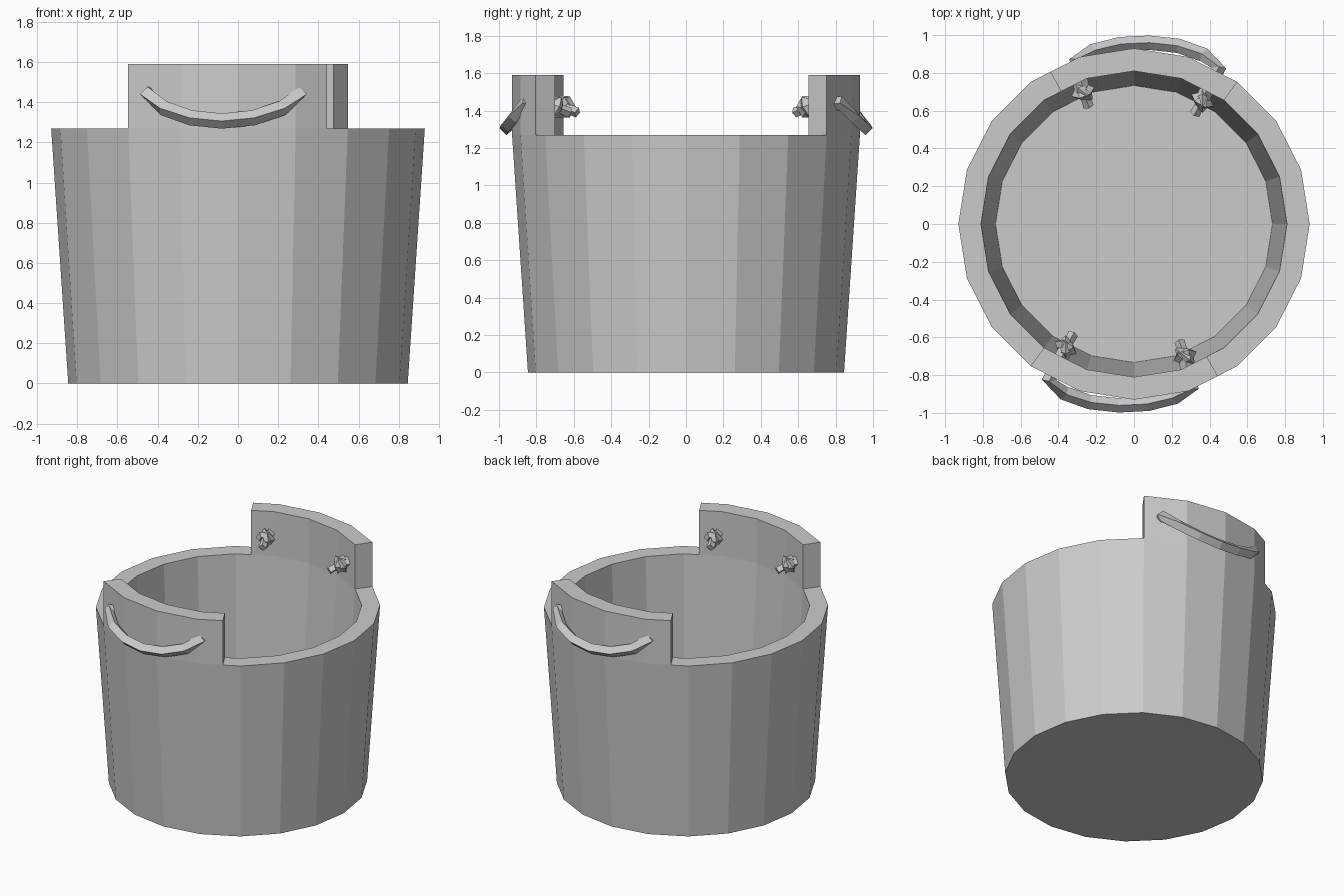
import bpy, bmesh, math
from mathutils import Vector, Matrix

if "Cube" in bpy.data.objects:
    bpy.data.objects.remove(bpy.data.objects["Cube"])

SIDES = 20


def finish(bm, name):
    bmesh.ops.recalc_face_normals(bm, faces=bm.faces)
    me = bpy.data.meshes.new(name)
    bm.to_mesh(me)
    bm.free()
    ob = bpy.data.objects.new(name, me)
    bpy.context.collection.objects.link(ob)
    return ob


def loft(bm, rings, closed=True):
    n = len(rings[0])
    strips = []
    for a, b in zip(rings, rings[1:]):
        strips.append([bm.faces.new((a[i], a[(i + 1) % n], b[(i + 1) % n], b[i])) for i in range(n)])
    bm.faces.new(rings[0])
    bm.faces.new(rings[-1])
    return strips


# Tub: tapered 20-sided shell; extra stations mark where the raised lugs end
def corner(k):
    i = math.floor(k)
    a, b = (Vector((math.cos(j * math.tau / SIDES), math.sin(j * math.tau / SIDES))) for j in (i, i + 1))
    return a.lerp(b, k - i)


stations = sorted(list(range(SIDES)) + [6.6, 16.6])
bm = bmesh.new()
rings = []
for r, z in [(.845, 0), (.93, 1.27), (.81, 1.27), (.733, .12)]:
    rings.append([bm.verts.new((*(corner(k) * r), z)) for k in stations])
rim = loft(bm, rings)[1]

# Raised lugs: rim faces pulled straight up, front and back
lugs = [f for k, f in zip(stations, rim) if 3 <= k < 6.6 or 13 <= k < 16.6]
res = bmesh.ops.extrude_face_region(bm, geom=lugs)
top = [g for g in res["geom"] if isinstance(g, bmesh.types.BMVert)]
bmesh.ops.translate(bm, verts=top, vec=(0, 0, .32))
finish(bm, "tub")


# Rope handle: diamond section swept through the lug and sagging outside
PATH = [(-.36, -.66, 1.42), (-.45, -.825, 1.44), (-.37, -.895, 1.37), (-.235, -.943, 1.322),
        (-.08, -.96, 1.306), (.075, -.952, 1.322), (.22, -.915, 1.37), (.305, -.865, 1.44),
        (.265, -.69, 1.42)]


def rope(name, spin, r=.038):
    pts = [spin @ Vector(p) for p in PATH]
    bm = bmesh.new()
    rings = []
    for i, p in enumerate(pts):
        t = (pts[min(i + 1, len(pts) - 1)] - pts[max(i - 1, 0)]).normalized()
        s = t.cross(Vector((0, 0, 1))).normalized()
        u = s.cross(t)
        rings.append([bm.verts.new(p + d * r) for d in (s, u, -s, -u)])
    loft(bm, rings)
    finish(bm, name)


# Knot: two crossed chunky loops and a short rope tail pointing inward
def ring_loop(bm, mat, R=.04, r=.026, n=6, m=4):
    v = [[bm.verts.new(mat @ Vector(((R + r * math.cos(b)) * math.cos(a),
                                     (R + r * math.cos(b)) * math.sin(a), r * math.sin(b))))
          for b in (j * math.tau / m for j in range(m))]
         for a in (i * math.tau / n for i in range(n))]
    for i in range(n):
        for j in range(m):
            i2, j2 = (i + 1) % n, (j + 1) % m
            bm.faces.new((v[i][j], v[i2][j], v[i2][j2], v[i][j2]))


def knot(name, pos):
    inward = Vector((-pos.x, -pos.y, 0)).normalized()
    base = Matrix.Translation(pos) @ inward.to_track_quat('Z', 'Y').to_matrix().to_4x4()
    bm = bmesh.new()
    for tilt, axis in ((25, 'X'), (-60, 'Y')):
        ring_loop(bm, base @ Matrix.Rotation(math.radians(tilt), 4, axis))
    tail = base @ Matrix.Rotation(math.radians(20), 4, 'X') @ Matrix.Translation((0, 0, .04))
    bmesh.ops.create_cone(bm, cap_ends=True, segments=4, radius1=.022, radius2=.028, depth=.1, matrix=tail)
    finish(bm, name)


for side, ang in (("front", 0), ("back", math.pi)):
    spin = Matrix.Rotation(ang, 4, 'Z')
    rope(side + "_rope_handle", spin)
    for label, p in (("a", (-.362, -.655, 1.42)), ("b", (.27, -.70, 1.42))):
        knot(f"{side}_knot_{label}", spin @ Vector(p))
